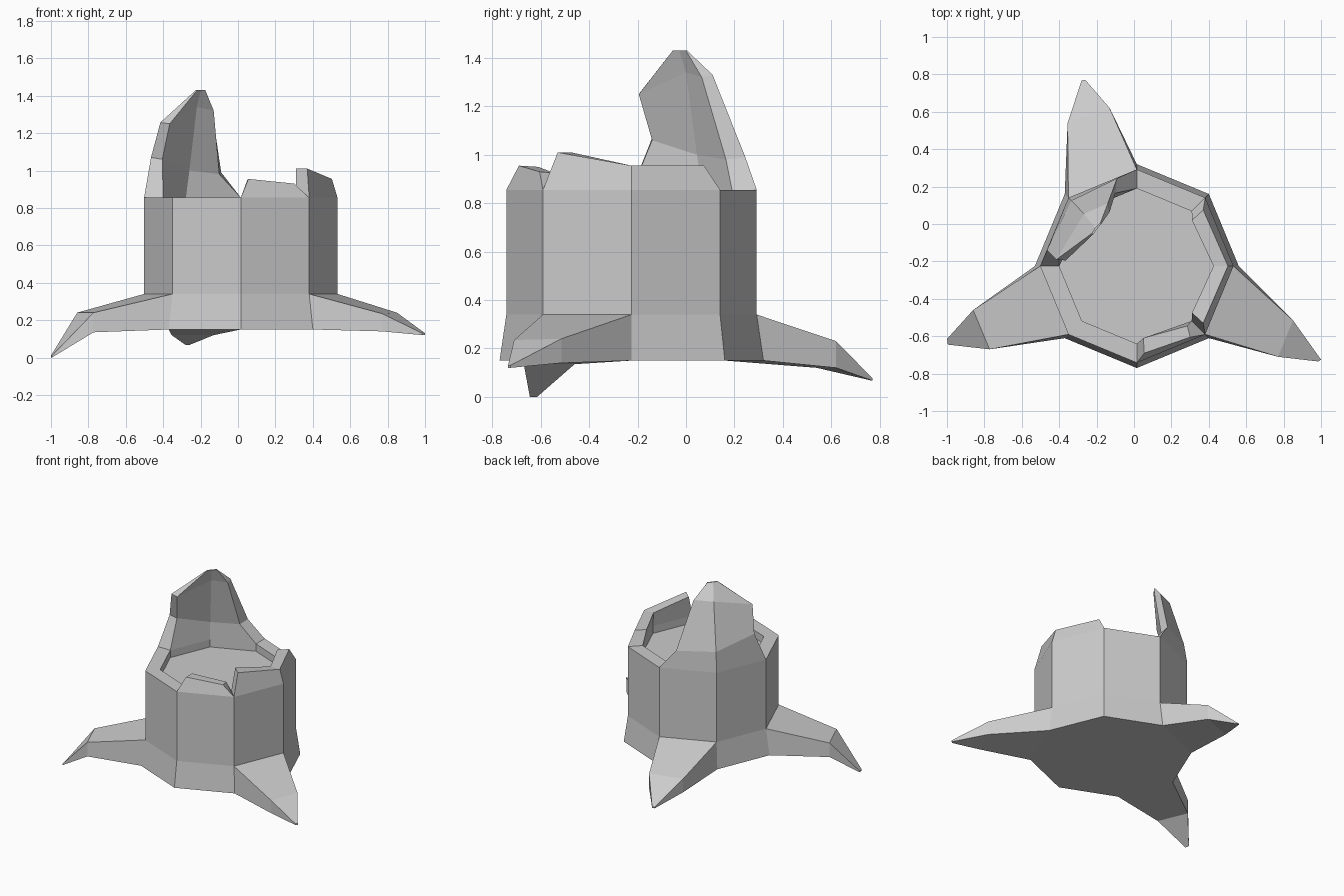
import bpy, bmesh
from math import cos, sin, radians

if "Cube" in bpy.data.objects:
    bpy.data.objects.remove(bpy.data.objects["Cube"])

CX, CY = 0.015, -0.225          # trunk axis
R_BASE, R_OUT, R_IN = 0.545, 0.517, 0.415
Z0, Z1, Z2, ZF = 0.15, 0.34, 0.855, 0.80


def p(k, r, z):
    """Corner k of the octagonal trunk."""
    a = radians(45 * k)
    return (CX + r * cos(a), CY + r * sin(a), z)


def make(name, verts, faces):
    me = bpy.data.meshes.new(name)
    me.from_pydata(verts, [], faces)
    bm = bmesh.new()
    bm.from_mesh(me)
    bmesh.ops.remove_doubles(bm, verts=bm.verts, dist=0.0005)
    bmesh.ops.recalc_face_normals(bm, faces=bm.faces)
    bm.to_mesh(me)
    bm.free()
    ob = bpy.data.objects.new(name, me)
    bpy.context.collection.objects.link(ob)


def loft(name, loops, closed=True, cap_start=False):
    """Bridge matching loops and cap the end."""
    n = len(loops[0])
    verts = [v for lp in loops for v in lp]
    faces = []
    for s in range(len(loops) - 1):
        for i in range(n if closed else n - 1):
            j = (i + 1) % n
            faces.append((s * n + i, s * n + j, (s + 1) * n + j, (s + 1) * n + i))
    faces.append(tuple(range((len(loops) - 1) * n, len(loops) * n)))
    if cap_start:
        faces.append(tuple(reversed(range(n))))
    make(name, verts, faces)


# Hollow trunk: rings from the bottom edge up and over the rim to the floor
rings = [(R_BASE, Z0), (R_OUT, Z1), (R_OUT, Z2), (R_IN, Z2), (R_IN, ZF)]
verts = [p(k, r, z) for r, z in rings for k in range(8)]
root_sides, bare_rim = (2, 4, 7), (1, 4, 5)
faces = [tuple(reversed(range(8))), tuple(range(32, 40))]
for s in range(4):
    for i in range(8):
        if (s == 0 and i in root_sides) or (s == 2 and i not in bare_rim):
            continue
        j = (i + 1) % 8
        faces.append((s * 8 + i, s * 8 + j, s * 8 + 8 + j, s * 8 + 8 + i))
make("trunk", verts, faces)


# Roots: start on one side of the trunk, pass a middle section, end in a tip
def root(name, k, a, b, za, zb, zlow, ta, tb, zt):
    start = [p(k, R_BASE, Z0), p(k + 1, R_BASE, Z0), p(k + 1, R_OUT, Z1), p(k, R_OUT, Z1)]
    mid = [(*a, zlow), (*b, zlow), (*b, zb), (*a, za)]
    tip = [(*ta, zt), (*tb, zt), (*tb, zt + 0.01), (*ta, zt + 0.01)]
    loft(name, [start, mid, tip])


root("left_root", 4, (-0.86, -0.46), (-0.772, -0.67), 0.24, 0.24, 0.135,
     (-1.0, -0.615), (-0.995, -0.645), 0.0)
root("right_root", 7, (0.77, -0.71), (0.85, -0.515), 0.235, 0.24, 0.14,
     (0.985, -0.735), (1.0, -0.725), 0.12)
root("back_root", 2, (-0.13, 0.62), (-0.355, 0.54), 0.23, 0.22, 0.12,
     (-0.26, 0.77), (-0.28, 0.768), 0.067)


# Low broken rim pieces: outer base, outer top, inner top, inner base per corner
def rim(k, outer, inner):
    return [p(k, R_OUT, Z2), outer, inner, p(k, R_IN, Z2)]


loft("right_rim", [
    rim(7, (0.37, -0.53, 1.01), (0.31, -0.475, 1.01)),
    rim(8, p(0, 0.487, 0.955), p(0, 0.41, 0.955)),
    rim(9, (0.37, 0.075, 0.955), (0.31, 0.02, 0.955))], closed=False, cap_start=True)
loft("front_rim", [
    rim(6, (0.055, -0.69, 0.955), (0.05, -0.61, 0.95)),
    rim(7, (0.30, -0.605, 0.93), (0.285, -0.545, 0.925))], closed=False, cap_start=True)

# Tall splinter at the back left, leaning inwards
loft("tall_splinter", [
    [p(k, R_OUT, Z2) for k in (2, 3, 4)] + [p(k, R_IN, Z2) for k in (4, 3, 2)],
    [(-0.09, 0.245, 0.99), (-0.335, 0.125, 1.0), (-0.465, -0.14, 1.07),
     (-0.405, -0.14, 1.06), (-0.26, 0.045, 1.0), (-0.10, 0.165, 0.98)],
    [(-0.14, 0.11, 1.33), (-0.267, 0.055, 1.33), (-0.415, -0.19, 1.257),
     (-0.365, -0.195, 1.25), (-0.22, 0.0, 1.34), (-0.13, 0.065, 1.32)],
    [(-0.18, 0.005, 1.43), (-0.208, -0.022, 1.43), (-0.225, -0.05, 1.43),
     (-0.218, -0.055, 1.43), (-0.198, -0.028, 1.43), (-0.175, 0.0, 1.43)]])
